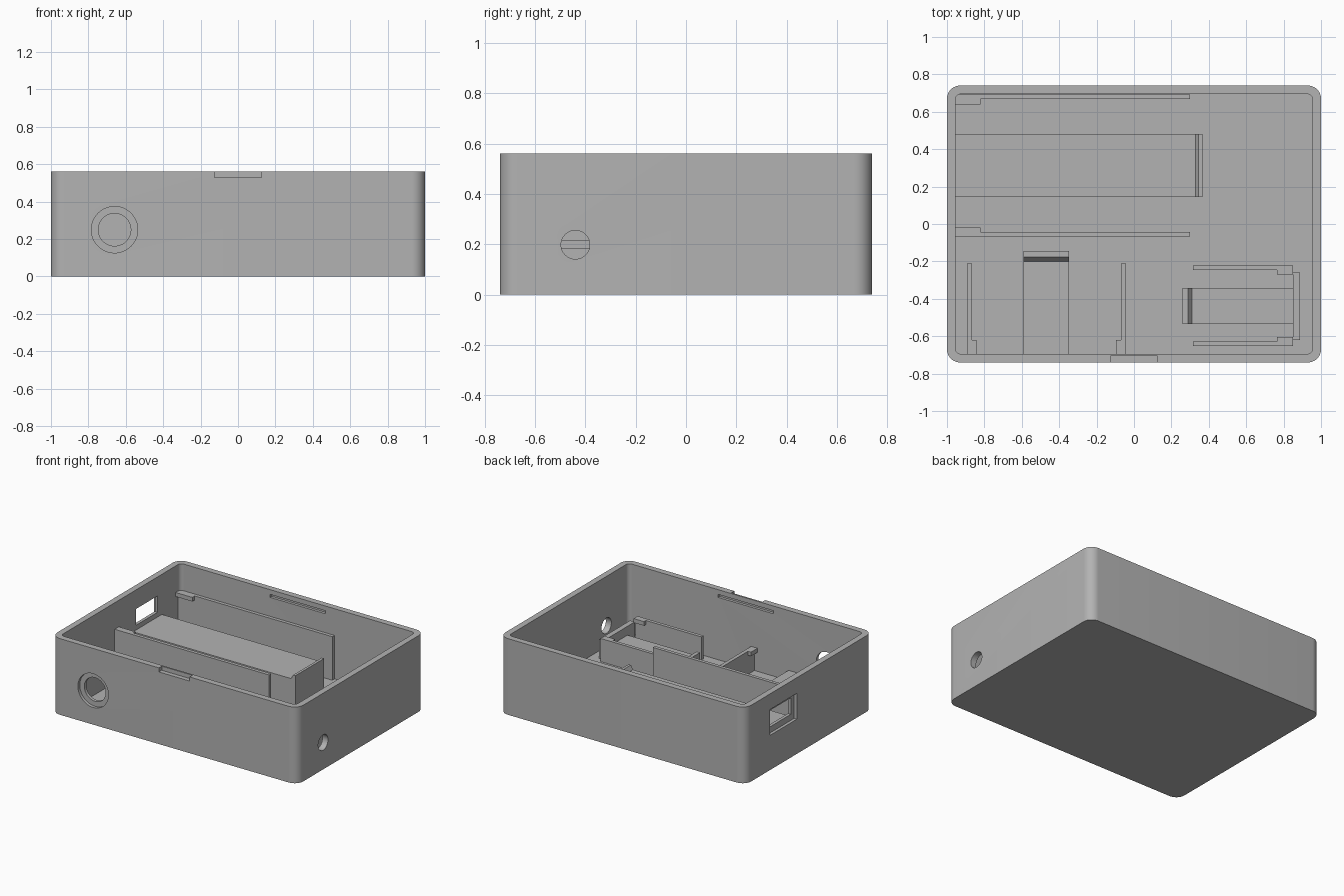
import bpy, bmesh, math
from mathutils import Vector

cube = bpy.data.objects.get("Cube")
if cube:
    bpy.data.objects.remove(cube, do_unlink=True)

grey = bpy.data.materials.new("plastic_grey")
grey.use_nodes = True
colour = (0.45, 0.45, 0.45, 1)
grey.diffuse_color = colour
grey.node_tree.nodes["Principled BSDF"].inputs["Base Color"].default_value = colour

HX, HY, HZ, WALL, FLOOR = 1.0, 0.74, 0.56, 0.045, 0.045
IX, IY = HX - WALL, HY - WALL
SINK = 0.02  # overlap that roots parts in the floor and walls


def extrude(name, points, direction):
    """Prism made by sweeping a planar outline along a vector."""
    bm = bmesh.new()
    face = bm.faces.new([bm.verts.new(p) for p in points])
    new = bmesh.ops.extrude_face_region(bm, geom=[face])["geom"]
    bmesh.ops.translate(bm, vec=Vector(direction),
                        verts=[v for v in new if isinstance(v, bmesh.types.BMVert)])
    bmesh.ops.recalc_face_normals(bm, faces=bm.faces)
    mesh = bpy.data.meshes.new(name)
    bm.to_mesh(mesh)
    bm.free()
    mesh.materials.append(grey)
    ob = bpy.data.objects.new(name, mesh)
    bpy.context.collection.objects.link(ob)
    return ob


def block(name, x0, x1, y0, y1, z0, z1):
    return extrude(name, [(x0, y0, z0), (x1, y0, z0), (x1, y1, z0), (x0, y1, z0)],
                   (0, 0, z1 - z0))


def rounded_box(name, hx, hy, r, z0, z1, steps=10):
    pts = []
    for q, (sx, sy) in enumerate([(1, 1), (-1, 1), (-1, -1), (1, -1)]):
        for i in range(steps + 1):
            a = math.pi / 2 * (q + i / steps)
            pts.append((sx * (hx - r) + r * math.cos(a),
                        sy * (hy - r) + r * math.sin(a), z0))
    return extrude(name, pts, (0, 0, z1 - z0))


def circle(n=48):
    return [(math.cos(2 * math.pi * i / n), math.sin(2 * math.pi * i / n)) for i in range(n)]


def hole_y(x, z, r, y0, y1):
    return extrude("cutter", [(x + r * c, y0, z + r * s) for c, s in circle()], (0, y1 - y0, 0))


def hole_x(y, z, r, x0, x1):
    return extrude("cutter", [(x0, y + r * c, z + r * s) for c, s in circle()], (x1 - x0, 0, 0))


def cut(target, cutter):
    cutter.hide_render = True
    mod = target.modifiers.new("cut", "BOOLEAN")
    mod.operation, mod.solver, mod.object = "DIFFERENCE", "EXACT", cutter
    bpy.context.view_layer.objects.active = target
    bpy.ops.object.modifier_apply(modifier=mod.name)
    bpy.data.objects.remove(cutter, do_unlink=True)


# Open case with rounded corners
case = rounded_box("case", HX, HY, 0.07, 0, HZ)
cut(case, rounded_box("cutter", IX, IY, 0.03, FLOOR, HZ + 0.1))

# Stepped round port in the front wall
cut(case, hole_y(-0.66, 0.25, 0.087, -0.8, -0.6))
cut(case, hole_y(-0.66, 0.25, 0.124, -0.8, -HY + 0.022))
# Small round port in the +x wall
cut(case, hole_x(-0.44, 0.198, 0.057, 0.9, 1.1))
# Stepped rectangular port in the -x wall
cut(case, block("cutter", -1.1, -0.9, 0.18, 0.43, 0.30, 0.42))
cut(case, block("cutter", -1.1, -HX + 0.022, 0.14, 0.455, 0.255, 0.445))
# Opening notch on the front rim
cut(case, block("cutter", -0.125, 0.125, -0.8, -0.707, 0.53, 0.6))
# Lid catch grooves inside the front and back walls
for s in (-1, 1):
    ys = sorted((s * 0.6, s * (IY + 0.02)))
    cut(case, block("cutter", -0.225, 0.225, *ys, 0.503, 0.525))

bpy.ops.object.select_all(action="DESELECT")
case.select_set(True)
bpy.context.view_layer.objects.active = case
bpy.ops.object.shade_smooth_by_angle(angle=math.radians(30))

BASE = FLOOR - SINK


def bed(name, wall, end, tip, lo, hi, z, axis):
    """Board support with a ramped stop at its free end."""
    ramp = end + (tip - end) * 0.45
    top = z + 0.03
    outline = [(wall, BASE), (wall, z), (end, z), (ramp, top), (tip, top), (tip, BASE)]
    if axis == "x":
        return extrude(name, [(u, lo, w) for u, w in outline], (0, hi - lo, 0))
    return extrude(name, [(lo, u, w) for u, w in outline], (hi - lo, 0, 0))


# Large board tray against the -x wall
bed("large_board_support", -IX - SINK, 0.33, 0.365, 0.145, 0.48, 0.265, "x")
for side, y0, y1, t0, t1 in (("front", -0.068, -0.043, -0.05, -0.02),
                             ("back", 0.668, 0.693, 0.64, 0.675)):
    block(f"large_board_{side}_rail", -IX - SINK, 0.30, y0, y1, BASE, 0.365)
    block(f"large_board_{side}_tab", -IX - SINK, -0.82, t0, t1, 0.335, 0.365)

# Medium board tray against the front wall
bed("medium_board_support", -IY - SINK, -0.20, -0.145, -0.59, -0.347, 0.12, "y")
for side, s in (("right", -1), ("left", 1)):
    xs = sorted(-0.468 + s * d for d in (0.398, 0.425))
    tab = sorted(-0.468 + s * d for d in (0.373, 0.41))
    block(f"medium_board_{side}_rail", *xs, -IY - SINK, -0.21, BASE, 0.215)
    block(f"medium_board_{side}_tab", *tab, -IY - SINK, -0.62, 0.185, 0.215)

# Small board tray near the +x wall, closed by an end wall
bed("small_board_support", 0.86, 0.31, 0.26, -0.535, -0.342, 0.12, "x")
block("small_board_end_wall", 0.85, 0.888, -0.62, -0.258, BASE, 0.185)
for side, s in (("front", -1), ("back", 1)):
    ys = sorted(-0.437 + s * d for d in (0.19, 0.215))
    tab = sorted(-0.437 + s * d for d in (0.168, 0.20))
    block(f"small_board_{side}_rail", 0.315, 0.85, *ys, BASE, 0.215)
    block(f"small_board_{side}_tab", 0.765, 0.85, *tab, 0.185, 0.215)
